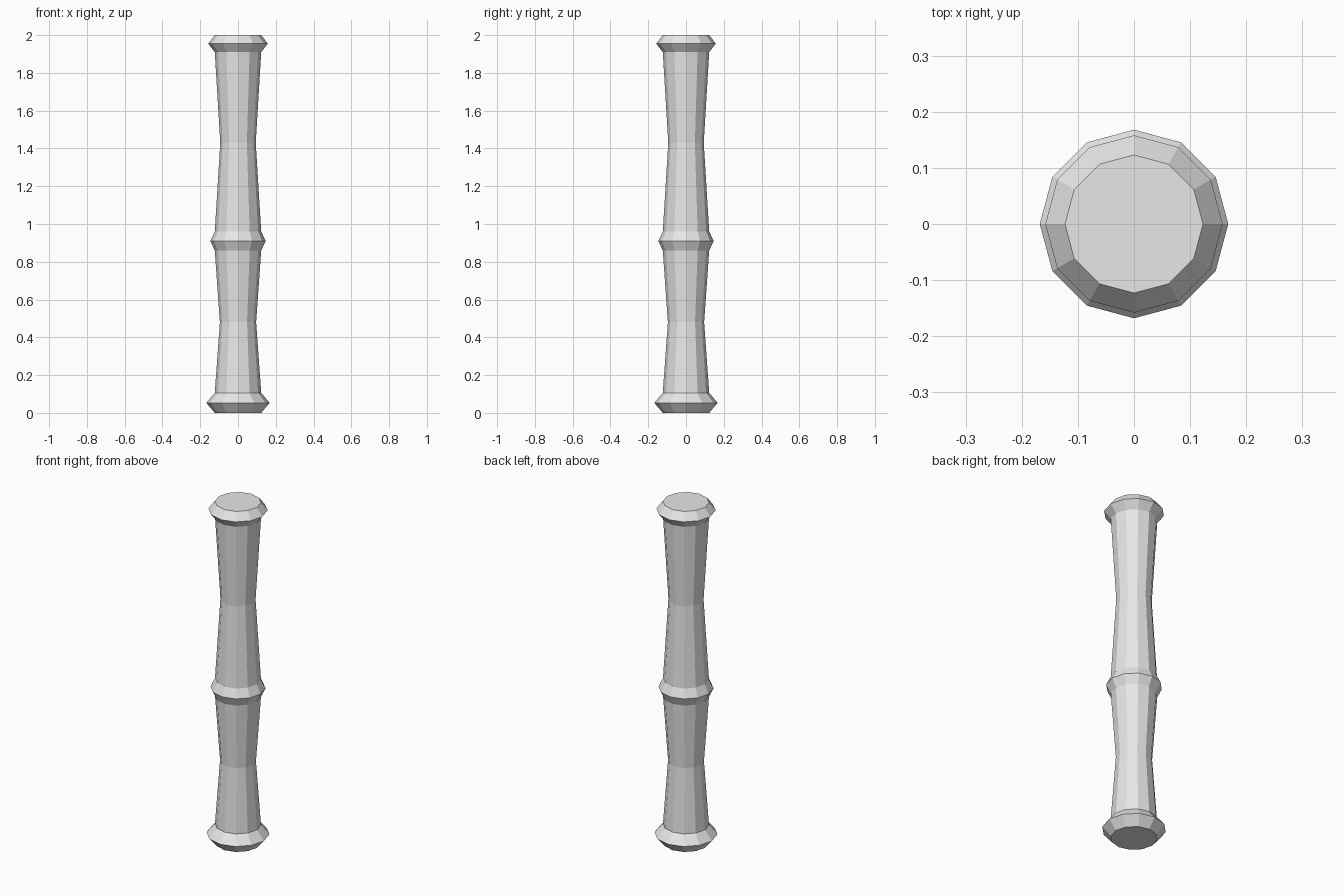
import bpy
import bmesh
from math import cos, sin, tau

cube = bpy.data.objects.get("Cube")
if cube:
    bpy.data.objects.remove(cube, do_unlink=True)

SIDES = 12

# Plain light grey for the whole stalk
GREY = (0.8, 0.8, 0.8, 1.0)
mat = bpy.data.materials.new("light_grey")
mat.use_nodes = True
mat.diffuse_color = GREY
mat.node_tree.nodes["Principled BSDF"].inputs["Base Color"].default_value = GREY


def ring_profile(z, radius, neck, half):
    """A pointed collar: neck, crest, neck."""
    return [(neck, z - half), (radius, z), (neck, z + half)]


def lathe(name, profile):
    """Spin a (radius, height) profile into a closed faceted solid."""
    bm = bmesh.new()
    loops = [[bm.verts.new((r * cos(tau * i / SIDES), r * sin(tau * i / SIDES), z))
              for i in range(SIDES)] for r, z in profile]
    for low, high in zip(loops, loops[1:]):
        for i in range(SIDES):
            j = (i + 1) % SIDES
            bm.faces.new((low[i], low[j], high[j], high[i]))
    bm.faces.new(loops[0][::-1])
    bm.faces.new(loops[-1])
    mesh = bpy.data.meshes.new(name)
    bm.to_mesh(mesh)
    bm.free()
    mesh.materials.append(mat)
    obj = bpy.data.objects.new(name, mesh)
    bpy.context.collection.objects.link(obj)
    return obj


# Base collar, lower waist, middle collar, upper waist, top collar
profile = (ring_profile(0.053, 0.168, 0.123, 0.053)
           + [(0.096, 0.48)]
           + ring_profile(0.91, 0.147, 0.123, 0.05)
           + [(0.094, 1.43)]
           + ring_profile(1.955, 0.158, 0.123, 0.045))
lathe("segmented_stalk", profile)
